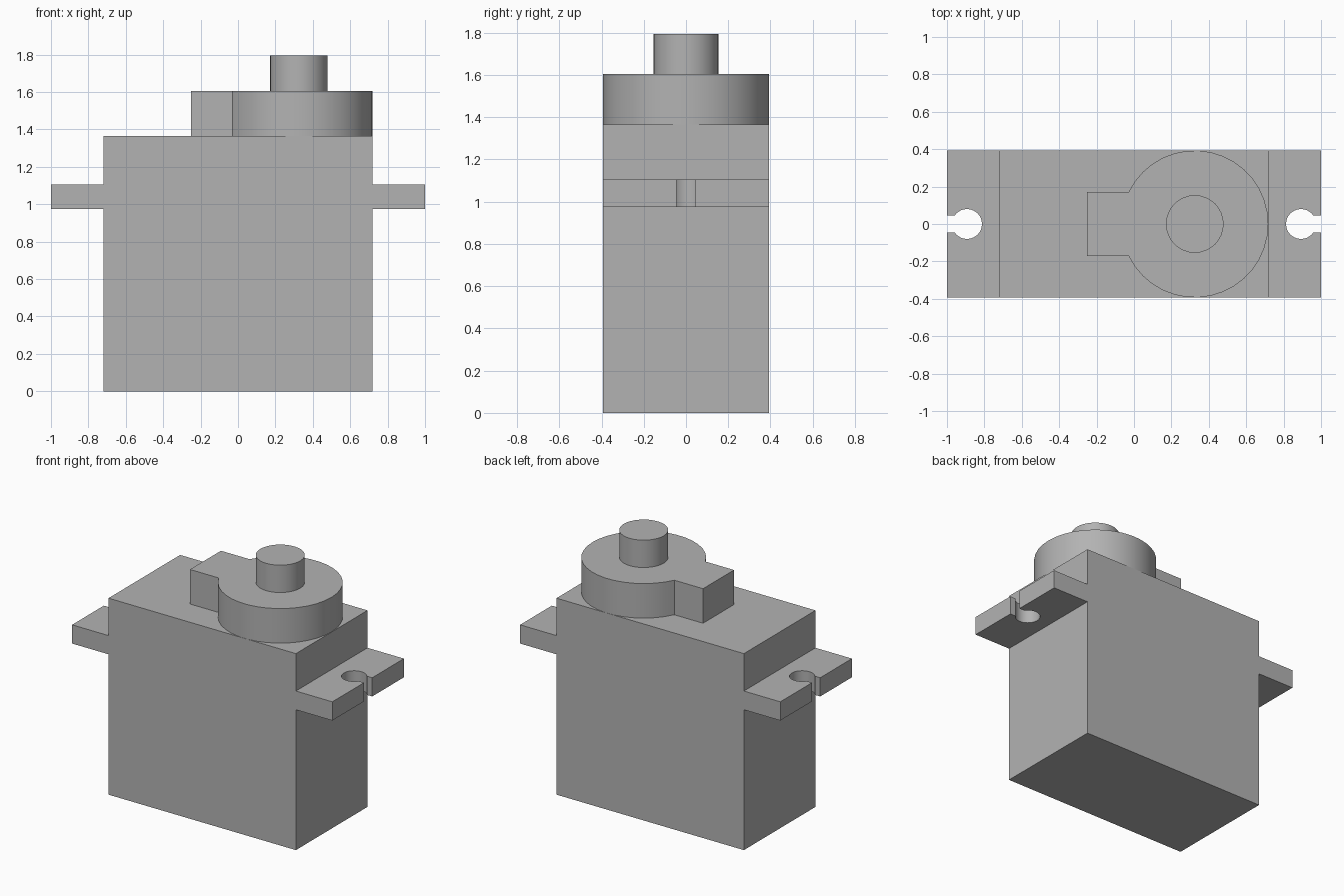
import bpy, bmesh, math

if "Cube" in bpy.data.objects:
    bpy.data.objects.remove(bpy.data.objects["Cube"])

grey = bpy.data.materials.new("mid grey")
grey.diffuse_color = (0.45, 0.45, 0.45, 1)
grey.use_nodes = True
grey.node_tree.nodes["Principled BSDF"].inputs["Base Color"].default_value = grey.diffuse_color

HALF_Y = 0.393


def arc(cx, r, start, end, n):
    """Points on an arc centred on (cx, 0), angles in radians."""
    return [(cx + r * math.cos(start + (end - start) * i / n),
             r * math.sin(start + (end - start) * i / n)) for i in range(n + 1)]


def extrude(name, outline, z0, z1, smooth=True):
    """Solid made from an xy outline raised from z0 to z1."""
    bm = bmesh.new()
    face = bm.faces.new([bm.verts.new((x, y, z0)) for x, y in outline])
    top = bmesh.ops.extrude_face_region(bm, geom=[face])["geom"]
    bmesh.ops.translate(bm, vec=(0, 0, z1 - z0),
                        verts=[v for v in top if isinstance(v, bmesh.types.BMVert)])
    bmesh.ops.recalc_face_normals(bm, faces=bm.faces)
    mesh = bpy.data.meshes.new(name)
    bm.to_mesh(mesh)
    bm.free()
    mesh.materials.append(grey)
    obj = bpy.data.objects.new(name, mesh)
    bpy.context.collection.objects.link(obj)
    if smooth:
        bpy.ops.object.select_all(action='DESELECT')
        obj.select_set(True)
        bpy.context.view_layer.objects.active = obj
        bpy.ops.object.shade_smooth_by_angle(angle=math.radians(30))
    return obj


# Main case
extrude("motor_case", [(-0.72, -HALF_Y), (0.72, -HALF_Y), (0.72, HALF_Y), (-0.72, HALF_Y)],
        0, 1.365, smooth=False)

# Mounting ears with keyhole slots open to the outer edge
slot, hole_r, hole_x = 0.045, 0.08, 0.893
a = math.asin(slot / hole_r)
keyhole = arc(hole_x, hole_r, a, 2 * math.pi - a, 28)
ear = ([(0.72, -HALF_Y), (0.72, HALF_Y), (1, HALF_Y), (1, slot)]
       + keyhole + [(1, -slot), (1, -HALF_Y)])
for side, sign in (("right", 1), ("left", -1)):
    extrude(side + "_mounting_ear", [(sign * x, y) for x, y in ear], 0.975, 1.105)

# Gear housing: round boss with a square tab
tab = 0.17
b = math.pi - math.asin(tab / HALF_Y)
extrude("gear_housing", arc(0.325, HALF_Y, -b, b, 32) + [(-0.25, tab), (-0.25, -tab)],
        1.365, 1.605)

# Output shaft
extrude("output_shaft", arc(0.325, 0.154, 0, 2 * math.pi, 32)[:-1], 1.605, 1.795)
